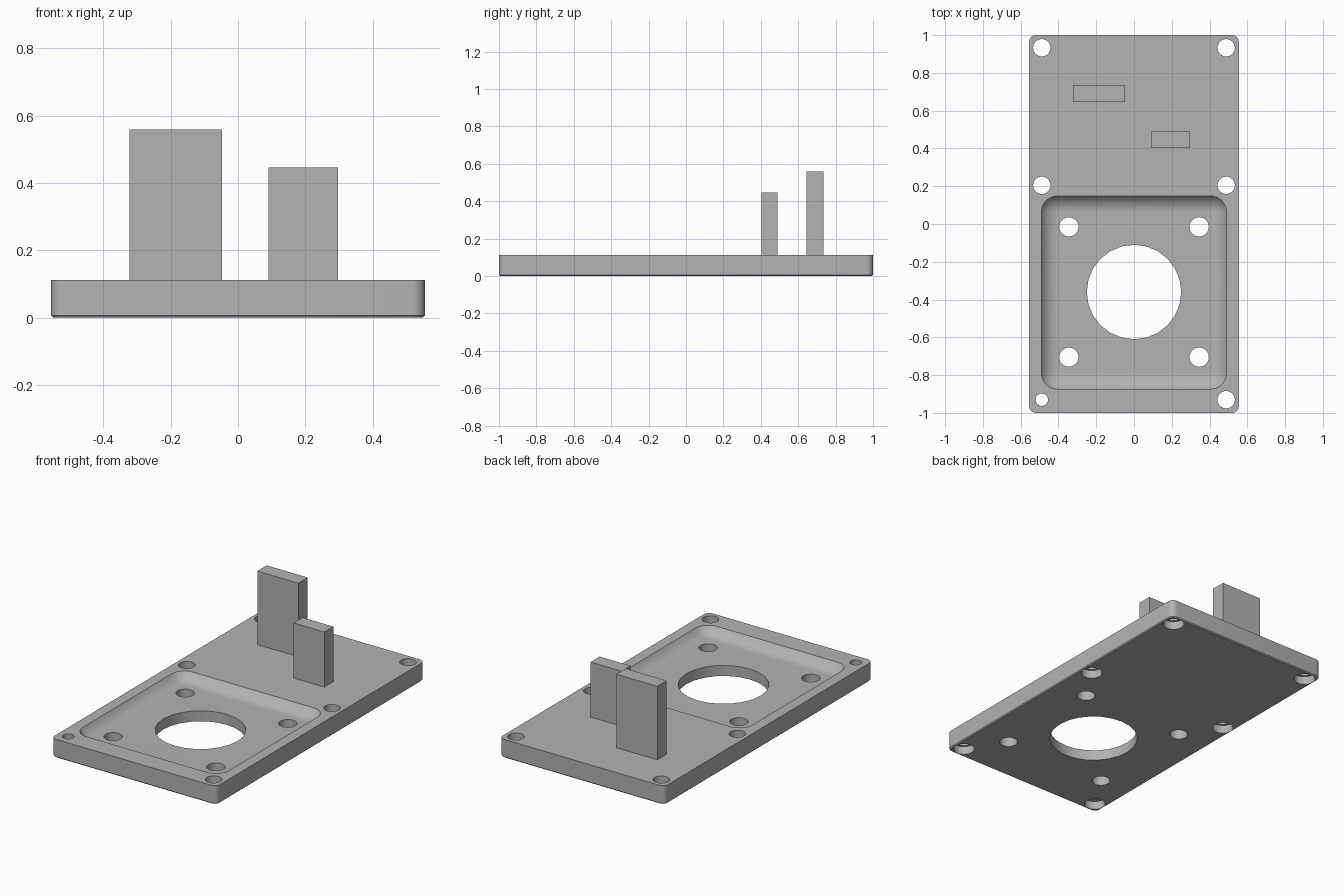
import bpy, bmesh, math

old = bpy.data.objects.get("Cube")
if old:
    bpy.data.objects.remove(old, do_unlink=True)

grey = bpy.data.materials.new("plain_grey")
grey.use_nodes = True
grey.diffuse_color = (0.45, 0.45, 0.45, 1)
grey.node_tree.nodes["Principled BSDF"].inputs["Base Color"].default_value = (0.45, 0.45, 0.45, 1)


def rounded_ring(hx, hy, radius, z, cy=0.0, steps=8):
    """Rounded rectangle outline, counter-clockwise."""
    points = []
    for quarter, (sx, sy) in enumerate([(1, 1), (-1, 1), (-1, -1), (1, -1)]):
        for i in range(steps + 1):
            a = math.pi / 2 * (quarter + i / steps)
            points.append((sx * (hx - radius) + radius * math.cos(a),
                           cy + sy * (hy - radius) + radius * math.sin(a), z))
    return points


def circle_ring(x, y, radius, z, sides=24):
    return [(x + radius * math.cos(2 * math.pi * i / sides),
             y + radius * math.sin(2 * math.pi * i / sides), z) for i in range(sides)]


def loft(name, rings):
    """Closed solid through rings ordered from bottom to top."""
    bm = bmesh.new()
    loops = [[bm.verts.new(p) for p in ring] for ring in rings]
    n = len(loops[0])
    for low, high in zip(loops, loops[1:]):
        for i in range(n):
            j = (i + 1) % n
            bm.faces.new((low[i], low[j], high[j], high[i]))
    bm.faces.new(loops[0][::-1])
    bm.faces.new(loops[-1])
    bmesh.ops.recalc_face_normals(bm, faces=bm.faces)
    mesh = bpy.data.meshes.new(name)
    bm.to_mesh(mesh)
    bm.free()
    mesh.materials.append(grey)
    obj = bpy.data.objects.new(name, mesh)
    bpy.context.collection.objects.link(obj)
    return obj


def select_only(obj):
    bpy.ops.object.select_all(action='DESELECT')
    obj.select_set(True)
    bpy.context.view_layer.objects.active = obj


def cut(target, cutter):
    cutter.hide_render = True
    mod = target.modifiers.new("cut", 'BOOLEAN')
    mod.operation = 'DIFFERENCE'
    mod.solver = 'EXACT'
    mod.object = cutter
    select_only(target)
    bpy.ops.object.modifier_apply(modifier=mod.name)
    bpy.data.objects.remove(cutter, do_unlink=True)


def drill(target, x, y, radius, z0=-0.1, z1=0.2, sides=24):
    cut(target, loft("drill", [circle_ring(x, y, radius, z0, sides),
                               circle_ring(x, y, radius, z1, sides)]))


# Base plate with rounded corners and a fine chamfer underneath
TOP, FLOOR = 0.112, 0.064
plate = loft("base_plate", [rounded_ring(0.549, 0.994, 0.03, 0),
                            rounded_ring(0.555, 1.0, 0.036, 0.006),
                            rounded_ring(0.555, 1.0, 0.036, TOP)])

# Scooped recess with a concave rim
SCOOP, RUN, CENTRE = 0.1, 0.0855, -0.363
rings = []
for i in range(9):
    reach = max(RUN * i / 8, 0.002)
    height = FLOOR + SCOOP - math.sqrt(SCOOP ** 2 - reach ** 2)
    rings.append(rounded_ring(0.49 - RUN + reach, 0.512 - RUN + reach, reach, height, CENTRE))
rings.append(rounded_ring(0.49, 0.512, RUN, TOP + 0.05, CENTRE))
cut(plate, loft("recess_cutter", rings))

# Large opening and its four screw holes
drill(plate, 0, -0.36, 0.25)
for x in (-0.345, 0.345):
    for y in (-0.705, -0.015):
        drill(plate, x, y, 0.051)

# Mounting holes, counterbored from below; one is narrower
for x in (-0.488, 0.488):
    for y in (-0.93, 0.205, 0.933):
        narrow = x < 0 and y < -0.5
        drill(plate, x, y, 0.033 if narrow else 0.046)
        drill(plate, x, y, 0.06, -0.1, 0.05)

select_only(plate)
bpy.ops.object.shade_smooth_by_angle(angle=math.radians(30))


# Upright blocks
def block(name, x0, x1, y0, y1, top):
    corners = [(x0, y0), (x1, y0), (x1, y1), (x0, y1)]
    return loft(name, [[(x, y, z) for x, y in corners] for z in (TOP, top)])


block("tall_upright", -0.322, -0.047, 0.645, 0.735, 0.558)
block("short_upright", 0.09, 0.297, 0.403, 0.49, 0.446)
